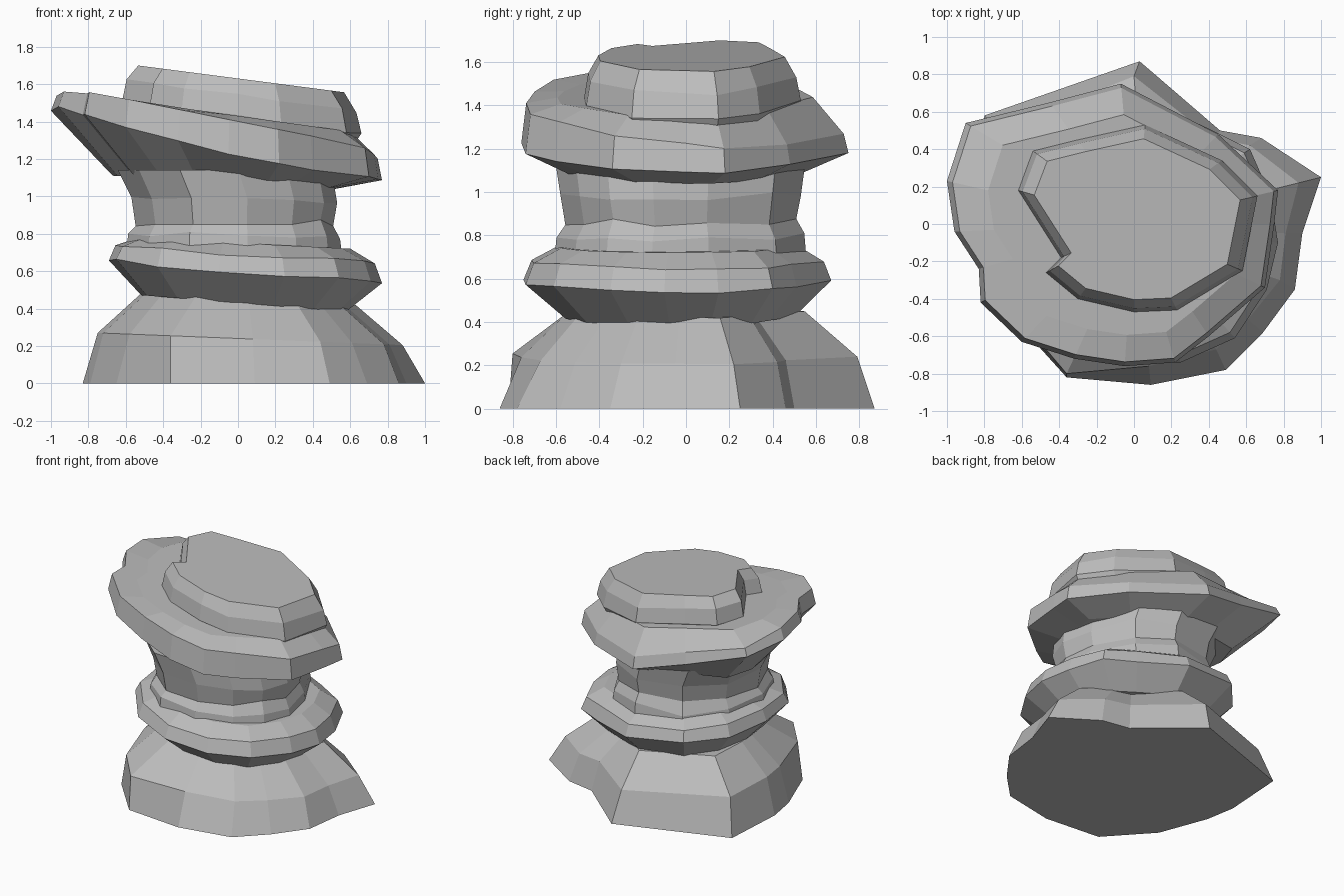
import bpy
import bmesh
import random

random.seed(4)

default_cube = bpy.data.objects.get("Cube")
if default_cube:
    bpy.data.objects.remove(default_cube, do_unlink=True)

STONE_COLOUR = (0.5, 0.5, 0.5, 1.0)
stone = bpy.data.materials.new("grey_stone")
stone.use_nodes = True
stone.diffuse_color = STONE_COLOUR
stone.node_tree.nodes["Principled BSDF"].inputs["Base Color"].default_value = STONE_COLOUR
stone.node_tree.nodes["Principled BSDF"].inputs["Roughness"].default_value = 0.9


def ring(scale, height, tilt_x=0.0, tilt_y=0.0, droop=0.0, shift_x=0.0,
         rough=0.0, outline=None):
    """Describe one level of a rock layer: outline scale, height, slope, droop."""
    return dict(scale=scale, height=height, tilt_x=tilt_x, tilt_y=tilt_y,
                droop=droop, shift_x=shift_x, rough=rough, outline=outline)


def rock_layer(name, outline, rings):
    """Loft a plan outline through a stack of tilted, scaled rings."""
    mesh = bpy.data.meshes.new(name)
    bm = bmesh.new()
    levels = []
    for level in rings:
        verts = []
        for px, py in level["outline"] or outline:
            x = px * level["scale"] + level["shift_x"]
            y = py * level["scale"]
            z = level["height"] + level["tilt_x"] * x + level["tilt_y"] * y
            z -= level["droop"] * y * y
            z += random.uniform(-1, 1) * level["rough"]
            verts.append(bm.verts.new((x, y, z)))
        levels.append(verts)

    # Side faces between neighbouring rings
    count = len(outline)
    for lower, upper in zip(levels, levels[1:]):
        for i in range(count):
            j = (i + 1) % count
            bm.faces.new((lower[i], lower[j], upper[j], upper[i]))

    # Closed underside and top
    bm.faces.new(list(reversed(levels[0])))
    bm.faces.new(levels[-1])
    bmesh.ops.recalc_face_normals(bm, faces=bm.faces[:])
    bm.to_mesh(mesh)
    bm.free()
    mesh.materials.append(stone)
    layer = bpy.data.objects.new(name, mesh)
    bpy.context.collection.objects.link(layer)
    return layer


# Wide flared foot with a steep shoulder at the front corner
shoulder = [(.88, .22), (.62, .42), (.42, .46), (0, .79), (-.73, .5), (-.75, .08),
            (-.72, -.12), (-.58, -.54), (-.36, -.8), (.08, -.76), (.44, -.67),
            (.61, -.51), (.78, -.3), (.81, -.05)]
rock_layer(
    "base_rock",
    [(1, .25), (.68, .46), (.46, .5), (.03, .87), (-.8, .58), (-.83, .1),
     (-.79, -.13), (-.65, -.5), (-.36, -.82), (.09, -.86), (.49, -.78),
     (.69, -.58), (.86, -.35), (.9, -.05)],
    [ring(1, 0),
     ring(1, .24, tilt_x=-.04, outline=shoulder),
     ring(.63, .45, tilt_x=-.05)],
)

# Lower overhanging slab
rock_layer(
    "lower_slab",
    [(.77, -.1), (.73, .15), (.62, .4), (.4, .51), (.05, .67), (-.4, .6),
     (-.62, .35), (-.69, 0), (-.65, -.33), (-.43, -.61), (-.1, -.75),
     (.25, -.74), (.54, -.61), (.71, -.35)],
    [ring(.75, .43, tilt_x=-.08),
     ring(1, .6, tilt_x=-.08, rough=.015),
     ring(.95, .69, tilt_x=-.06, rough=.01),
     ring(.78, .75, tilt_x=-.05)],
)

# Narrow waist with a small step at its foot
rock_layer(
    "waist_rock",
    [(.53, -.15), (.48, .1), (.32, .4), (.05, .53), (-.3, .47), (-.51, .22),
     (-.57, -.1), (-.46, -.38), (-.25, -.56), (.05, -.58), (.3, -.49), (.46, -.35)],
    [ring(1.05, .68),
     ring(1.03, .79, rough=.02),
     ring(.96, .86, rough=.02),
     ring(1, .98, rough=.02),
     ring(1.04, 1.14, shift_x=-.05)],
)

# Large tilted slab, reaching far out to one side
rock_layer(
    "upper_slab",
    [(.77, .18), (.45, .48), (-.07, .75), (-.45, .65), (-.9, .54), (-1, .23),
     (-.96, -.04), (-.83, -.24), (-.82, -.42), (-.6, -.63), (-.32, -.72),
     (-.05, -.76), (.22, -.74), (.4, -.6), (.7, -.34), (.75, 0)],
    [ring(.67, 1.07, tilt_x=-.06),
     ring(1, 1.26, tilt_x=-.22, tilt_y=-.03, droop=.12, rough=.01),
     ring(.97, 1.37, tilt_x=-.2, tilt_y=-.1, droop=.08),
     ring(.78, 1.43, tilt_x=-.14)],
)

# Rounded top stone
rock_layer(
    "cap_rock",
    [(.66, .15), (.47, .34), (.06, .53), (-.3, .45), (-.54, .39), (-.62, .18),
     (-.39, -.18), (-.47, -.26), (-.3, -.4), (0, -.47), (.23, -.46), (.58, -.25)],
    [ring(.92, 1.34, tilt_x=-.14),
     ring(1, 1.43, tilt_x=-.14, rough=.01),
     ring(.96, 1.54, tilt_x=-.14, rough=.01),
     ring(.86, 1.63, tilt_x=-.13)],
)
